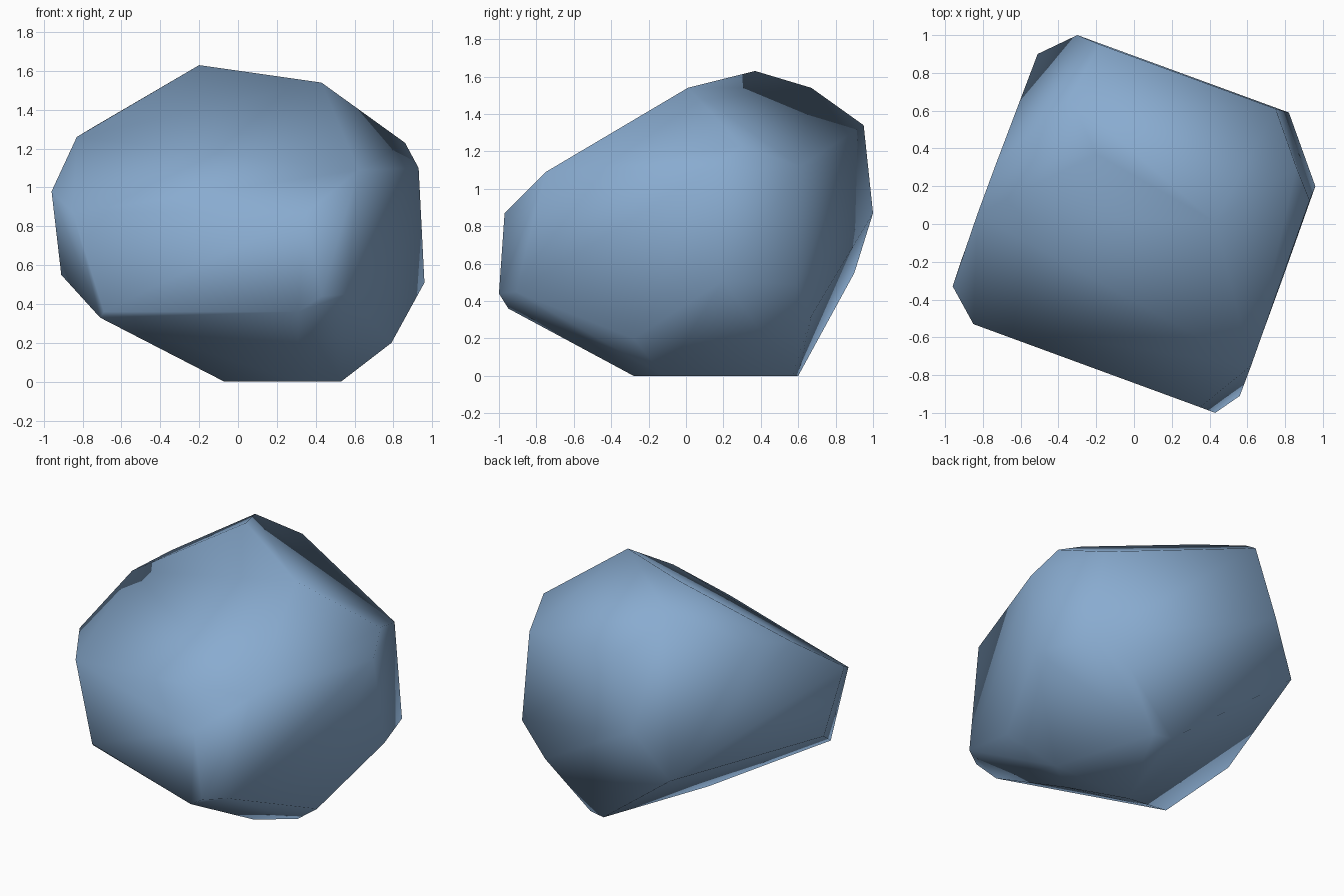
import bpy, bmesh, math

if "Cube" in bpy.data.objects:
    bpy.data.objects.remove(bpy.data.objects["Cube"])

# Corner points of the faceted boulder, grouped by height
CROWN = [(-.20, .37, 1.63), (.43, .01, 1.54), (-.34, .67, 1.54), (-.18, .95, 1.34),
         (-.73, .32, 1.32), (-.83, .05, 1.26), (.86, .30, 1.23)]
SHOULDER = [(.75, .61, 1.12), (.93, .125, 1.10), (.62, -.75, 1.09), (-.96, -.33, .98),
            (.35, -.97, .87), (-.85, -.53, .87), (-.30, 1.0, .87)]
WAIST = [(-.91, -.18, .55), (-.51, .90, .55), (.96, .20, .51), (.82, .59, .49),
         (.56, -.91, .45), (.43, -1.0, .44), (.31, -.95, .36), (-.69, -.58, .36),
         (-.71, -.54, .33), (.59, .67, .32), (.79, -.28, .20)]
BASE = [(.53, -.12, 0), (.31, -.28, 0), (-.07, -.14, 0), (.20, .60, 0), (.32, .57, 0)]

# Wrap the points in a convex skin and merge coplanar triangles into facets
bm = bmesh.new()
for p in CROWN + SHOULDER + WAIST + BASE:
    bm.verts.new(p)
bmesh.ops.convex_hull(bm, input=bm.verts[:])
bmesh.ops.dissolve_limit(bm, angle_limit=math.radians(6), verts=bm.verts[:], edges=bm.edges[:])
bmesh.ops.recalc_face_normals(bm, faces=bm.faces[:])
for f in bm.faces:
    f.smooth = True

mesh = bpy.data.meshes.new("boulder")
bm.to_mesh(mesh)
bm.free()
boulder = bpy.data.objects.new("boulder", mesh)
bpy.context.collection.objects.link(boulder)

# Single blue-grey stone colour
stone = bpy.data.materials.new("blue grey stone")
stone.diffuse_color = (.25, .41, .63, 1)
stone.use_nodes = True
stone.node_tree.nodes["Principled BSDF"].inputs["Base Color"].default_value = stone.diffuse_color
mesh.materials.append(stone)
